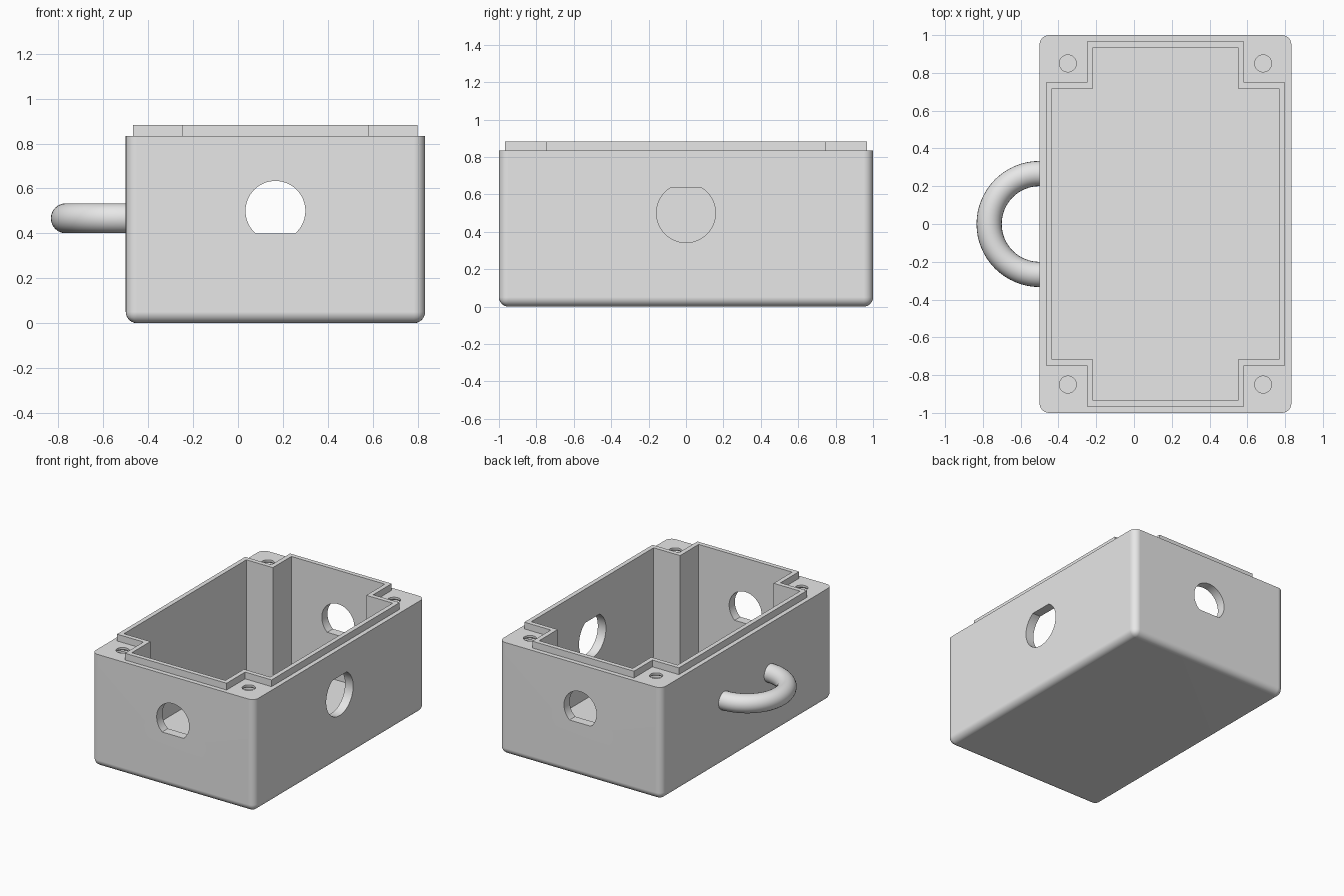
import bpy, bmesh
from math import asin, cos, sin, pi, tau, radians
from mathutils import Vector

if "Cube" in bpy.data.objects:
    bpy.data.objects.remove(bpy.data.objects["Cube"], do_unlink=True)

CX = 1 / 6            # box centre in x
HX, HY = 2 / 3, 1.0   # half sizes of the box
RIM = 5 / 6           # height of the box rim
WALL = 1 / 15
ROUND = 0.05

grey = bpy.data.materials.new("plain grey")
grey.use_nodes = True
COLOUR = (0.8, 0.8, 0.8, 1)
grey.diffuse_color = COLOUR
grey.node_tree.nodes["Principled BSDF"].inputs["Base Color"].default_value = COLOUR


def finish(name, bm):
    bmesh.ops.recalc_face_normals(bm, faces=bm.faces[:])
    mesh = bpy.data.meshes.new(name)
    bm.to_mesh(mesh)
    bm.free()
    mesh.materials.append(grey)
    obj = bpy.data.objects.new(name, mesh)
    bpy.context.collection.objects.link(obj)
    return obj


def prism(name, points, travel):
    """Extrude a closed outline along a vector."""
    bm = bmesh.new()
    face = bm.faces.new([bm.verts.new(p) for p in points])
    new = bmesh.ops.extrude_face_region(bm, geom=[face])["geom"]
    moved = [v for v in new if isinstance(v, bmesh.types.BMVert)]
    bmesh.ops.translate(bm, verts=moved, vec=Vector(travel))
    return finish(name, bm)


def sweep(name, rings):
    """Skin a row of equal closed rings and cap both ends."""
    bm = bmesh.new()
    rows = [[bm.verts.new(p) for p in ring] for ring in rings]
    n = len(rows[0])
    for a, b in zip(rows, rows[1:]):
        for i in range(n):
            j = (i + 1) % n
            bm.faces.new((a[i], a[j], b[j], b[i]))
    bm.faces.new(rows[0])
    bm.faces.new(rows[-1])
    return finish(name, bm)


def cross_outline(inset, z):
    """Rectangle with a square notch at each corner."""
    ox, oy = HX - inset, HY - inset
    nx, ny = 0.45 - inset, 0.783 - inset
    quarter = [(ox, ny), (nx, ny), (nx, oy)]
    pts = quarter + [(-x, y) for x, y in reversed(quarter)]
    pts += [(-x, -y) for x, y in pts]
    return [(CX + x, y, z) for x, y in pts]


def d_outline(radius, flat, steps=48):
    """Circle cut off by a flat at the bottom."""
    start = asin(-flat / radius)
    span = pi - 2 * start
    return [(radius * cos(start + span * i / steps),
             radius * sin(start + span * i / steps)) for i in range(steps + 1)]


def combine(target, tool, operation):
    mod = target.modifiers.new("combine", 'BOOLEAN')
    mod.operation, mod.object, mod.solver = operation, tool, 'EXACT'
    activate(target)
    bpy.ops.object.modifier_apply(modifier=mod.name)
    bpy.data.objects.remove(tool, do_unlink=True)


def activate(obj):
    bpy.ops.object.select_all(action='DESELECT')
    obj.select_set(True)
    bpy.context.view_layer.objects.active = obj


# Box with rounded upright and bottom edges, sharp at the rim
bm = bmesh.new()
bmesh.ops.create_cube(bm, size=1)
for v in bm.verts:
    v.co = (CX + v.co.x * 2 * HX, v.co.y * 2 * HY, (v.co.z + 0.5) * RIM)
edges = [e for e in bm.edges if min(v.co.z for v in e.verts) < 0.01]
bmesh.ops.bevel(bm, geom=edges, offset=ROUND, segments=6, profile=0.5, affect='EDGES')
box = finish("enclosure_box", bm)

# Raised lip, then the hollow inside
combine(box, prism("lip", cross_outline(WALL / 2, RIM - 0.03), (0, 0, 0.08)), 'UNION')
combine(box, prism("cavity", cross_outline(WALL, WALL), (0, 0, 1)), 'DIFFERENCE')

# D-shaped openings: front and back together, and one in the +x side
ends = [(CX + u, -1.2, 0.5 + w) for u, w in d_outline(2 / 15, 0.1)]
combine(box, prism("end_openings", ends, (0, 2.4, 0)), 'DIFFERENCE')
side = [(CX + 0.4, u, 0.5 - w) for u, w in d_outline(0.158, 2 / 15)]
combine(box, prism("side_opening", side, (0.6, 0, 0)), 'DIFFERENCE')

# Ribbed screw holes in the four corner posts
for sx in (-1, 1):
    for sy in (-1, 1):
        profile = [(0.045, RIM + 0.03)]
        for k in range(8):
            z = RIM - 0.015 - 0.035 * k
            profile += [(0.045, z), (0.051, z - 0.008), (0.045, z - 0.016)]
        rings = [[(CX + sx * 0.517 + r * cos(tau * i / 24),
                   sy * 0.85 + r * sin(tau * i / 24), z) for i in range(24)]
                 for r, z in profile]
        combine(box, sweep("screw_hole", rings), 'DIFFERENCE')

# Half-ring handle on the -x side, its ends sunk into the wall
path = [(0.02, 0.267, 0.0)]
path += [(-0.267 * sin(a), 0.267 * cos(a), a) for a in (pi * i / 32 for i in range(33))]
path += [(0.02, -0.267, pi)]
rings = []
for px, py, a in path:
    ring = []
    for i in range(24):
        t = tau * i / 24
        out = WALL * cos(t)
        ring.append((CX - HX + px - out * sin(a), py + out * cos(a), 0.467 + WALL * sin(t)))
    rings.append(ring)
handle = sweep("side_handle", rings)

# Smooth rounded surfaces, keep hard edges crisp
for obj in (box, handle):
    activate(obj)
    bpy.ops.object.shade_smooth_by_angle(angle=radians(30))
    mod = obj.modifiers.new("even shading", 'WEIGHTED_NORMAL')
    mod.keep_sharp = True
